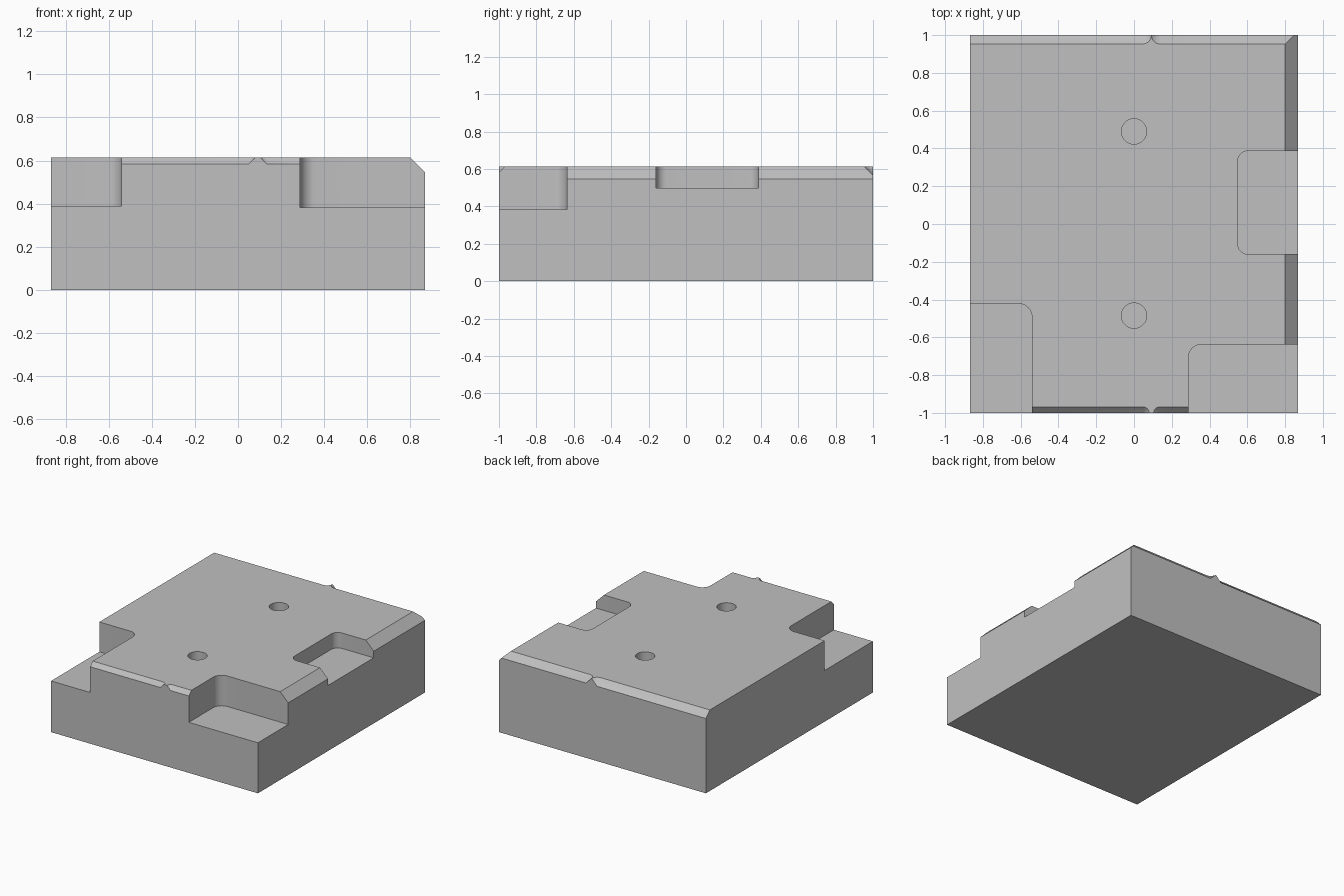
import bpy
import bmesh
from math import cos, sin, pi, radians

cube = bpy.data.objects.get("Cube")
if cube:
    bpy.data.objects.remove(cube, do_unlink=True)

W, D, H = 0.867, 1.0, 0.614   # half width, half depth, height
OVER = 0.1                    # how far cutters reach outside the block

grey = bpy.data.materials.new("plain grey")
grey.use_nodes = True
colour = (0.527, 0.527, 0.527, 1)
grey.diffuse_color = colour
grey.node_tree.nodes["Principled BSDF"].inputs["Base Color"].default_value = colour


def hull(name, centres, levels, sides=48):
    """Solid swept by a round tool: levels are (z, radius), centres are (x, y)."""
    bm = bmesh.new()
    for x, y in centres:
        for z, r in levels:
            for i in range(sides):
                a = 2 * pi * i / sides
                bm.verts.new((x + r * cos(a), y + r * sin(a), z))
    bmesh.ops.remove_doubles(bm, verts=bm.verts, dist=1e-5)
    res = bmesh.ops.convex_hull(bm, input=bm.verts)
    loose = [v for v in bm.verts if not v.link_faces]
    bmesh.ops.delete(bm, geom=loose, context='VERTS')
    bmesh.ops.dissolve_limit(bm, angle_limit=radians(0.5), verts=bm.verts, edges=bm.edges)
    bmesh.ops.recalc_face_normals(bm, faces=bm.faces)
    mesh = bpy.data.meshes.new(name)
    bm.to_mesh(mesh)
    bm.free()
    ob = bpy.data.objects.new(name, mesh)
    ob.hide_render = True
    bpy.context.collection.objects.link(ob)
    return ob


def pocket(name, x0, x1, y0, y1, floor, r):
    """Rounded rectangular pocket."""
    pts = [(x, y) for x in (x0 + r, x1 - r) for y in (y0 + r, y1 - r)]
    return hull(name, pts, [(floor, r), (H + OVER, r)])


def chamfer(name, start, end, size):
    """Edge bevel with conical ends."""
    return hull(name, [start, end], [(H - size, 0), (H + OVER, size + OVER)])


# Main block
bpy.ops.mesh.primitive_cube_add(size=1, location=(0, 0, H / 2))
block = bpy.context.object
block.name = "machined_block"
block.scale = (2 * W, 2 * D, H)
bpy.ops.object.transform_apply(location=True, scale=True)
block.data.materials.append(grey)

FAR = 1.3
cutters = [
    # Edge bevels, broken by a small tooth at front and back
    chamfer("side_bevel", (W, -FAR), (W, FAR), 0.067),
    chamfer("front_bevel_a", (-FAR, -D), (0.049, -D), 0.031),
    chamfer("front_bevel_b", (0.135, -D), (FAR, -D), 0.031),
    chamfer("back_bevel_a", (-FAR, D), (0.045, D), 0.047),
    chamfer("back_bevel_b", (0.139, D), (FAR, D), 0.047),
    # Corner notches and side pocket
    pocket("corner_notch_a", -FAR, -0.54, -FAR, -0.422, 0.388, 0.07),
    pocket("corner_notch_b", 0.288, FAR, -FAR, -0.637, 0.383, 0.07),
    pocket("side_pocket", 0.549, FAR, -0.16, 0.387, 0.497, 0.055),
    # Blind holes
    hull("rear_hole", [(0, 0.49)], [(0.3, 0.067), (H + OVER, 0.067)]),
    hull("front_hole", [(0, -0.485)], [(0.3, 0.067), (H + OVER, 0.067)]),
]

bpy.context.view_layer.objects.active = block
for cutter in cutters:
    mod = block.modifiers.new(cutter.name, 'BOOLEAN')
    mod.operation = 'DIFFERENCE'
    mod.solver = 'EXACT'
    mod.object = cutter
    bpy.ops.object.modifier_apply(modifier=mod.name)
    bpy.data.objects.remove(cutter, do_unlink=True)

# One colour all over, smooth only on the rounded walls
while len(block.data.materials) > 1:
    block.data.materials.pop()
for poly in block.data.polygons:
    poly.material_index = 0
block.select_set(True)
bpy.ops.object.shade_smooth_by_angle(angle=radians(25))
